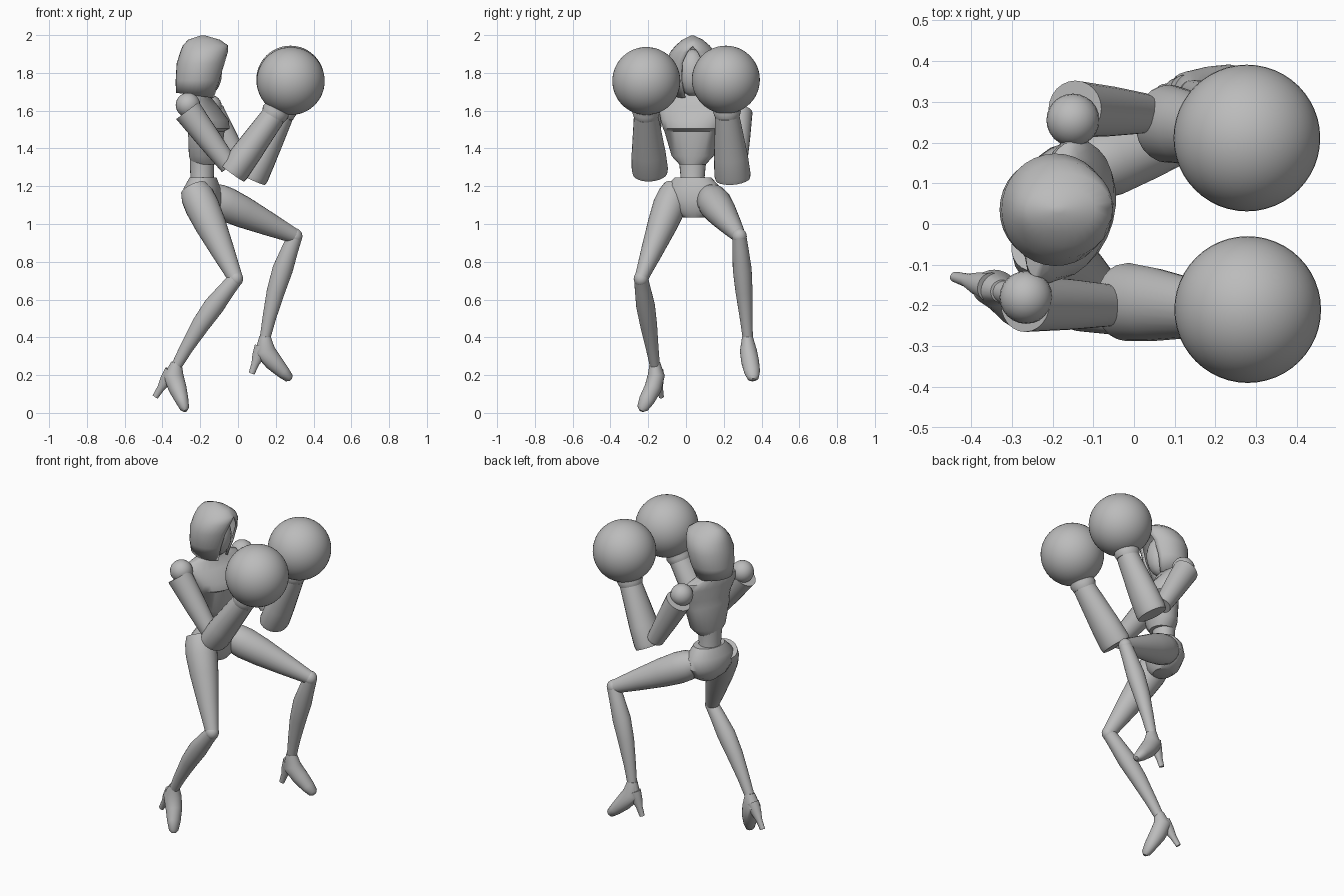
import bpy, bmesh, math
from mathutils import Vector, Matrix

cube = bpy.data.objects.get("Cube")
if cube:
    bpy.data.objects.remove(cube, do_unlink=True)

grey = bpy.data.materials.new("plain grey")
grey.use_nodes = True
grey.diffuse_color = (0.5, 0.5, 0.5, 1)
grey.node_tree.nodes["Principled BSDF"].inputs["Base Color"].default_value = (0.5, 0.5, 0.5, 1)

UP = Vector((0, 0, 1))
SIDE = Vector((0, 1, 0))
TORSO_SIDE = Matrix.Rotation(math.radians(-15), 3, "Z") @ SIDE


def finish(name, bm, angle=40):
    """Turn a bmesh into a shaded, coloured object."""
    bmesh.ops.recalc_face_normals(bm, faces=bm.faces)
    mesh = bpy.data.meshes.new(name)
    bm.to_mesh(mesh)
    bm.free()
    mesh.materials.append(grey)
    obj = bpy.data.objects.new(name, mesh)
    bpy.context.collection.objects.link(obj)
    bpy.ops.object.select_all(action="DESELECT")
    obj.select_set(True)
    bpy.context.view_layer.objects.active = obj
    bpy.ops.object.shade_smooth_by_angle(angle=math.radians(angle))
    return obj


def ball(name, centre, size, segments=32):
    bm = bmesh.new()
    bmesh.ops.create_uvsphere(bm, u_segments=segments, v_segments=segments // 2, radius=1)
    bmesh.ops.scale(bm, vec=size, verts=bm.verts)
    bmesh.ops.translate(bm, vec=centre, verts=bm.verts)
    return finish(name, bm)


def loft(name, sections, hint=SIDE, level=False, sides=24):
    """Skin elliptical rings; a section is x, y, z, half width, half depth."""
    bm = bmesh.new()
    points = [Vector(s[:3]) for s in sections]
    rings = []
    for i, (point, section) in enumerate(zip(points, sections)):
        along = points[min(i + 1, len(points) - 1)] - points[max(i - 1, 0)]
        along = UP.copy() if level else along.normalized()
        wide = (hint - along * hint.dot(along)).normalized()
        deep = along.cross(wide)
        ring = []
        for k in range(sides):
            t = math.tau * k / sides
            ring.append(bm.verts.new(point + wide * section[3] * math.cos(t)
                                     + deep * section[4] * math.sin(t)))
        rings.append(ring)
    for low, high in zip(rings, rings[1:]):
        for k in range(sides):
            j = (k + 1) % sides
            bm.faces.new((low[k], low[j], high[j], high[k]))
    bm.faces.new(rings[0])
    bm.faces.new(rings[-1])
    return finish(name, bm)


def limb(name, start, end, profile, bow=(0, 0, 0)):
    """Limb between two joints; a profile entry is fraction, half width, half depth."""
    a, b, bow = Vector(start), Vector(end), Vector(bow)
    loft(name, [(*(a.lerp(b, t) + bow * math.sin(math.pi * t)), w, d) for t, w, d in profile])


# Torso: waist, ribcage with bust ledge, neck and pelvis
loft("waist", [(-.185, .035, 1.17, .08, .07), (-.19, .035, 1.25, .064, .062),
               (-.19, .035, 1.36, .075, .065)], TORSO_SIDE, True)
loft("chest", [(-.175, .035, 1.315, .07, .07), (-.175, .035, 1.36, .113, .083),
               (-.168, .032, 1.49, .15, .092), (-.153, .032, 1.505, .157, .105),
               (-.155, .032, 1.55, .17, .1), (-.185, .035, 1.62, .19, .07),
               (-.2, .035, 1.66, .17, .052), (-.2, .035, 1.69, .06, .045)],
     TORSO_SIDE, True)
loft("neck", [(-.2, .035, 1.66, .05, .045), (-.195, .035, 1.78, .04, .04)], TORSO_SIDE, True)
loft("pelvis", [(-.185, .037, 1.245, .1, .07), (-.19, .037, 1.19, .152, .093),
                (-.193, .04, 1.13, .16, .1), (-.183, .043, 1.07, .12, .085),
                (-.175, .046, 1.035, .06, .055)], TORSO_SIDE, True)

# Head: face set inside an open-fronted hood with its hem lower at the front
ball("face", (-.17, .035, 1.8), (.085, .08, .125), 20)
bm = bmesh.new()
rows = []
STEPS = 28
for z, cx, rx, ry, gap, dip in [
        (1.68, -.223, .106, .1, 26, .015), (1.76, -.207, .123, .128, 29, 0),
        (1.85, -.192, .133, .138, 25, 0), (1.91, -.178, .128, .12, 14, 0),
        (1.945, -.172, .12, .09, 0, 0), (1.975, -.18, .085, .055, 0, 0),
        (1.997, -.185, .015, .01, 0, 0)]:
    gap = math.radians(gap)
    row = []
    for k in range(STEPS + 1):
        t = gap + (math.tau - 2 * gap) * k / STEPS
        row.append(bm.verts.new((cx + rx * math.cos(t), .035 + ry * math.sin(t),
                                 z - dip * math.cos(t))))
    rows.append(row)
for low, high in zip(rows, rows[1:]):
    for k in range(STEPS):
        bm.faces.new((low[k], low[k + 1], high[k + 1], high[k]))
bm.faces.new(rows[-1][:-1])
bmesh.ops.remove_doubles(bm, verts=bm.verts, dist=.0005)
hood = finish("hood", bm, 50)
shell = hood.modifiers.new("thickness", "SOLIDIFY")
shell.thickness = .012
shell.offset = -1

# Arms: shoulder ball, flared sleeve, broad forearm, round glove
ARMS = {
    "right": ((-.265, -.18, 1.63), (-.267, -.195, 1.6), (-.045, -.2, 1.305),
              (-.03, -.19, 1.27), (.19, -.212, 1.575), (.279, -.21, 1.757)),
    "left": ((-.15, .255, 1.62), (-.145, .282, 1.59), (.02, .272, 1.305),
             (.074, .248, 1.24), (.23, .218, 1.575), (.277, .211, 1.764)),
}
for side, (shoulder, sleeve, elbow, fore, wrist, glove) in ARMS.items():
    ball(side + "_shoulder", shoulder, (.065, .065, .065), 24)
    limb(side + "_upper_arm", sleeve, elbow,
         [(0, .07, .075), (.5, .062, .064), (1, .05, .05)])
    limb(side + "_forearm", fore, wrist,
         [(0, .092, .077), (.06, .096, .081), (.35, .09, .077), (1, .064, .064)])
    limb(side + "_cuff", wrist, glove,
         [(-.05, .064, .064), (.1, .074, .074), (.25, .066, .066), (.7, .1, .1)])
    ball(side + "_glove", glove, (.18, .18, .18), 48)

# Legs: thigh, knee joint, bowed calf
LEGS = {
    "right": ((-.235, -.05, 1.19), (-.012, -.238, .71), (-.325, -.165, .25),
              (-.015, 0, .008)),
    "left": ((-.15, .125, 1.145), (.302, .283, .935), (.143, .327, .395), (-.015, 0, .004)),
}
for side, (hip, knee, ankle, bow) in LEGS.items():
    limb(side + "_thigh", hip, knee,
         [(0, .07, .072), (.08, .083, .087), (.2, .089, .091), (.4, .079, .083),
          (.7, .058, .062), (.92, .041, .045), (1, .036, .039)])
    ball(side + "_knee", knee, (.039, .039, .042), 20)
    limb(side + "_calf", knee, ankle,
         [(0, .037, .039), (.12, .042, .044), (.33, .05, .054), (.55, .045, .048),
          (.8, .034, .036), (1, .027, .028)], bow)

# High-heeled shoes
loft("right_shoe", [(-.325, -.165, .265, .028, .028), (-.343, -.157, .2, .045, .054),
                    (-.32, -.175, .13, .046, .048), (-.298, -.207, .07, .042, .036),
                    (-.283, -.23, .025, .03, .025), (-.278, -.236, .01, .012, .01)])
loft("left_shoe", [(.143, .325, .405, .028, .03), (.14, .33, .33, .045, .056),
                   (.188, .34, .27, .047, .048), (.238, .35, .217, .042, .036),
                   (.27, .355, .185, .03, .025), (.28, .356, .175, .012, .01)])
HEELS = {
    "right": ((-.352, -.155, .22), (-.438, -.13, .085)),
    "left": ((.125, .33, .35), (.072, .33, .208)),
}
for side, (top, tip) in HEELS.items():
    limb(side + "_heel", top, tip,
         [(0, .036, .038), (.35, .028, .032), (.65, .017, .02), (1, .013, .016)])
